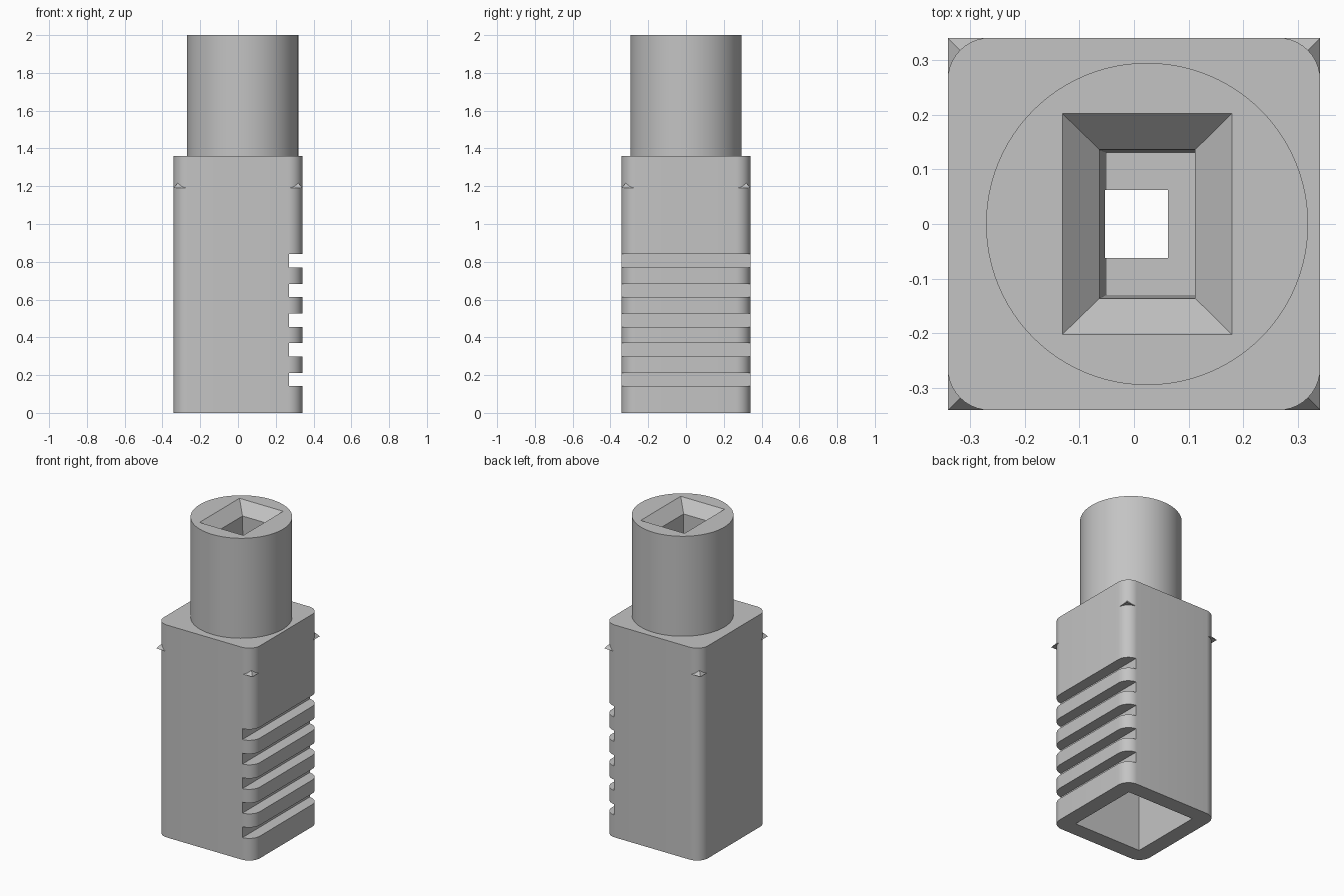
import bpy, bmesh, math

if "Cube" in bpy.data.objects:
    bpy.data.objects.remove(bpy.data.objects["Cube"])

HALF, SHOULDER, TOP = 0.341, 1.36, 2.0
NECK_X, NECK_R = 0.024, 0.295

grey = bpy.data.materials.new("plain grey")
grey.use_nodes = True
colour = (0.55, 0.55, 0.55, 1)
grey.diffuse_color = colour
grey.node_tree.nodes["Principled BSDF"].inputs["Base Color"].default_value = colour


def make(name, bm):
    bmesh.ops.recalc_face_normals(bm, faces=bm.faces)
    mesh = bpy.data.meshes.new(name)
    bm.to_mesh(mesh)
    bm.free()
    mesh.materials.append(grey)
    obj = bpy.data.objects.new(name, mesh)
    bpy.context.collection.objects.link(obj)
    return obj


def loft(name, levels):
    """Rectangular solid from levels of (x0, x1, half_y, z)."""
    bm = bmesh.new()
    rings = [[bm.verts.new(p) for p in ((x0, -y, z), (x1, -y, z), (x1, y, z), (x0, y, z))]
             for x0, x1, y, z in levels]
    for low, high in zip(rings, rings[1:]):
        for i in range(4):
            j = (i + 1) % 4
            bm.faces.new((low[i], low[j], high[j], high[i]))
    bm.faces.new(rings[0])
    bm.faces.new(rings[-1])
    return make(name, bm)


def combine(target, tool, operation):
    mod = target.modifiers.new(operation, 'BOOLEAN')
    mod.object, mod.operation, mod.solver = tool, operation, 'EXACT'
    bpy.context.view_layer.objects.active = target
    bpy.ops.object.modifier_apply(modifier=mod.name)
    bpy.data.objects.remove(tool)


def smooth(obj):
    bpy.ops.object.select_all(action='DESELECT')
    obj.select_set(True)
    bpy.context.view_layer.objects.active = obj
    bpy.ops.object.shade_smooth_by_angle(angle=math.radians(30))


# Square body with rounded upright edges
housing = loft("housing", [(-HALF, HALF, HALF, 0), (-HALF, HALF, HALF, SHOULDER)])
bm = bmesh.new()
bm.from_mesh(housing.data)
upright = [e for e in bm.edges if abs(e.verts[0].co.z - e.verts[1].co.z) > 1]
bmesh.ops.bevel(bm, geom=upright, offset=0.077, segments=10, profile=0.5, affect='EDGES')
bm.to_mesh(housing.data)
bm.free()

# Round neck, slightly off centre
bm = bmesh.new()
bmesh.ops.create_cone(bm, cap_ends=True, segments=96, radius1=NECK_R, radius2=NECK_R, depth=TOP - 1.3)
bmesh.ops.translate(bm, verts=bm.verts, vec=(NECK_X, 0, (TOP + 1.3) / 2))
combine(housing, make("neck", bm), 'UNION')

# Finger grooves across the +x face
for i in range(5):
    z = 0.142 + i * 0.157
    combine(housing, loft("groove", [(0.27, 0.5, 0.5, z), (0.27, 0.5, 0.5, z + 0.07)]), 'DIFFERENCE')

# Lower cavity, flared upper pocket and the square hole between them
combine(housing, loft("cavity", [(-0.24, 0.24, 0.24, -0.1), (-0.24, 0.24, 0.24, 1.2)]), 'DIFFERENCE')
combine(housing, loft("pocket", [(-0.05, 0.112, 0.13, SHOULDER), (-0.063, 0.112, 0.136, 1.93),
                                 (-0.131, 0.179, 0.202, TOP),
                                 (-0.131, 0.179, 0.202, TOP + 0.1)]), 'DIFFERENCE')
combine(housing, loft("hole", [(-0.062, 0.062, 0.062, 1.1), (-0.062, 0.062, 0.062, 1.5)]), 'DIFFERENCE')
smooth(housing)

# Small latch points on the four corners
bm = bmesh.new()
for sx in (-1, 1):
    for sy in (-1, 1):
        tip, left, right, apex = [bm.verts.new((sx * x, sy * y, z)) for x, y, z in (
            (HALF, HALF, 1.19), (0.275, HALF, 1.19), (HALF, 0.275, 1.19), (0.315, 0.315, 1.222))]
        for face in ((tip, left, right), (tip, left, apex), (tip, right, apex), (left, right, apex)):
            bm.faces.new(face)
make("corner_latches", bm)
